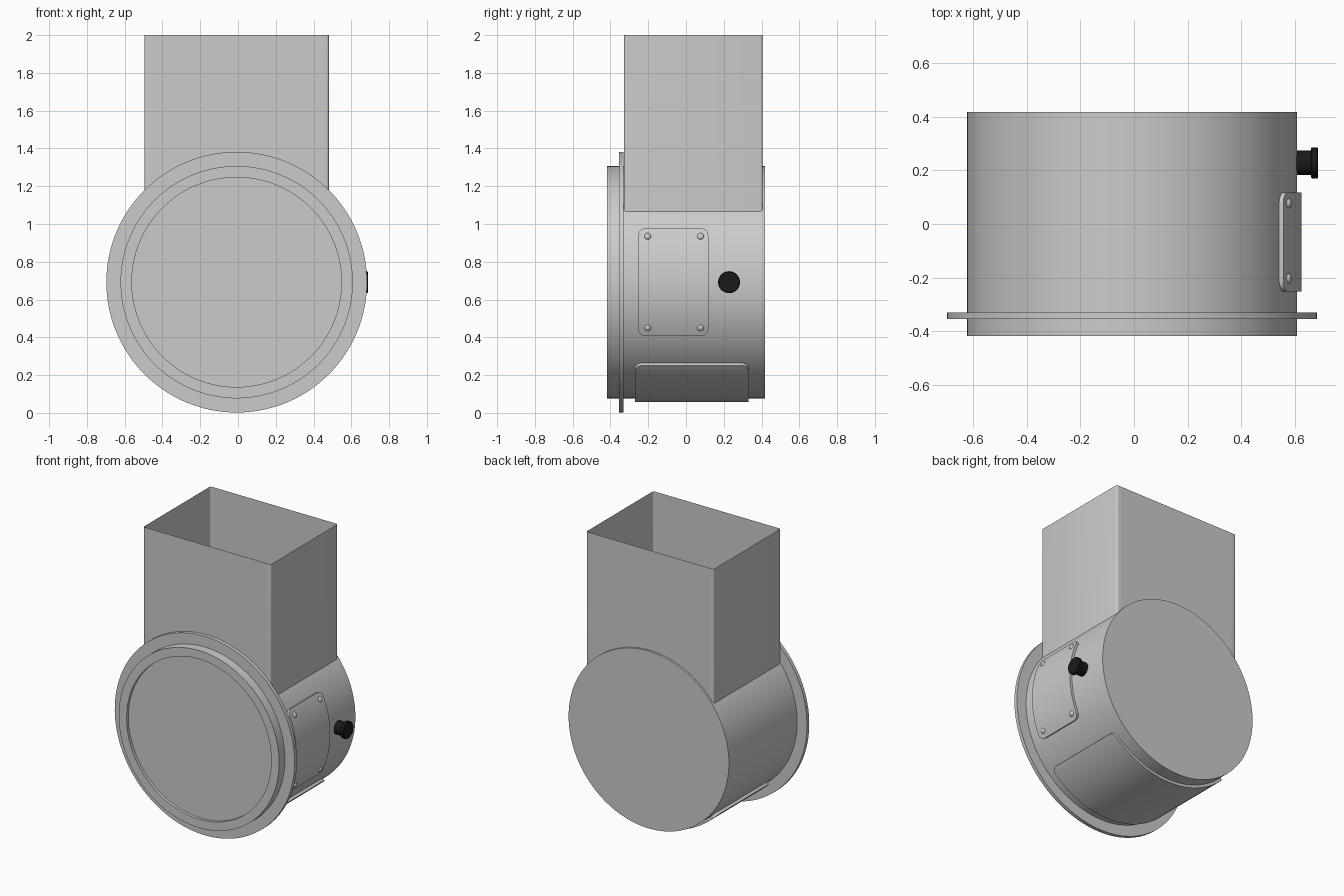
import bpy, bmesh, math
from mathutils import Vector, Matrix

if "Cube" in bpy.data.objects:
    bpy.data.objects.remove(bpy.data.objects["Cube"])

CX, CZ, R = -0.007, 0.692, 0.615      # drum axis position and radius


def finish(name, bm, color=None, closed=True):
    if closed:
        bmesh.ops.remove_doubles(bm, verts=bm.verts, dist=1e-5)
        bmesh.ops.recalc_face_normals(bm, faces=bm.faces)
    me = bpy.data.meshes.new(name)
    bm.to_mesh(me)
    bm.free()
    ob = bpy.data.objects.new(name, me)
    bpy.context.collection.objects.link(ob)
    if color:
        mat = bpy.data.materials.new(name + "_colour")
        mat.diffuse_color = (*color, 1)
        mat.use_nodes = True
        mat.node_tree.nodes["Principled BSDF"].inputs["Base Color"].default_value = mat.diffuse_color
        me.materials.append(mat)
    bpy.ops.object.select_all(action='DESELECT')
    bpy.context.view_layer.objects.active = ob
    ob.select_set(True)
    bpy.ops.object.shade_smooth_by_angle(angle=math.radians(30))
    return ob


def lathe(name, profile, origin, axis, steps=96, color=None):
    """Revolve (radius, height) points about an axis through origin."""
    bm = bmesh.new()
    vs = [bm.verts.new((r, 0, h)) for r, h in profile]
    es = [bm.edges.new(p) for p in zip(vs, vs[1:])]
    bmesh.ops.spin(bm, geom=vs + es, cent=(0, 0, 0), axis=(0, 0, 1),
                   angle=math.tau, steps=steps)
    rot = Vector(axis).to_track_quat('Z', 'Y').to_matrix().to_4x4()
    bm.transform(Matrix.Translation(origin) @ rot)
    return finish(name, bm, color)


def curved_plate(name, mid, half, y0, y1, r_out, corner=0.04, r_in=R - 0.005):
    """Rounded plate wrapped on the drum; mid and half are angles in degrees."""
    length = 2 * math.radians(half) * r_out
    ends = [corner * (1 - math.cos(i * math.pi / 12)) for i in range(7)]
    n = 24
    mids = [corner + (length - 2 * corner) * i / n for i in range(1, n)]
    dist = ends + mids + [length - d for d in reversed(ends)]
    bm = bmesh.new()
    cols = []
    for d in dist:
        e = max(0, corner - min(d, length - d))
        inset = corner - math.sqrt(max(0, corner ** 2 - e ** 2))
        a = math.radians(mid - half) + d / r_out
        cols.append([bm.verts.new((CX + r * math.cos(a), y, CZ + r * math.sin(a)))
                     for r, y in ((r_in, y0 + inset), (r_out, y0 + inset),
                                  (r_out, y1 - inset), (r_in, y1 - inset))])
    for a, b in zip(cols, cols[1:]):
        for i in range(4):
            j = (i + 1) % 4
            bm.faces.new((a[i], a[j], b[j], b[i]))
    bm.faces.new(cols[0])
    bm.faces.new(cols[-1])
    return finish(name, bm)


# Drum with a shallow front recess, its face disc and the flange
centre = (CX, 0, CZ)
lathe("drum", [(0.555, -0.398), (0.555, -0.418), (R, -0.418), (R, 0.418), (0, 0.418)],
      centre, (0, 1, 0), 128)
lathe("front_disc", [(0, -0.398), (0.555, -0.398)], centre, (0, 1, 0), 128,
      (0.62, 0.62, 0.62))
lathe("flange", [(R, -0.355), (0.69, -0.355), (0.69, -0.33), (R, -0.33)],
      centre, (0, 1, 0), 128)

# Open rectangular duct, lower edge following the drum
hx, ya, yb, rc = 0.488, -0.329, 0.405, 0.012
outline = []
for sx, y, start in ((1, yb, 0), (-1, yb, 90), (-1, ya, 180), (1, ya, 270)):
    cy = y - rc if y == yb else y + rc
    for k in range(5):
        t = math.radians(start + 22.5 * k)
        outline.append((sx * (hx - rc) + rc * math.cos(t), cy + rc * math.sin(t)))
    if start in (0, 180):
        x_end = sx * (hx - rc)
        outline += [(x_end * (1 - i / 16), y) for i in range(1, 32)]
bm = bmesh.new()
rings = [(bm.verts.new((CX + x, y, CZ + math.sqrt(R * R - x * x))),
          bm.verts.new((CX + x, y, 2.0))) for x, y in outline]
for a, b in zip(rings, rings[1:] + rings[:1]):
    bm.faces.new((a[0], b[0], b[1], a[1]))
finish("duct", bm, closed=False)

# Side access panel with four rivets
curved_plate("access_panel", 0, 26.9, -0.252, 0.118, 0.632)
dome = [(0.018 * math.cos(i * math.pi / 12), 0.012 * math.sin(i * math.pi / 12))
        for i in range(7)]
for y in (-0.203, 0.077):
    for s in (-1, 1):
        a = math.radians(22.6 * s)
        d = Vector((math.cos(a), 0, math.sin(a)))
        lathe("rivet", dome, Vector((CX, y, CZ)) + d * 0.631, d, 20)

# Plate wrapped under the drum
curved_plate("bottom_plate", -90, 46, -0.27, 0.33, 0.634)

# Black knob
lathe("knob", [(0.046, 0.59), (0.046, 0.667), (0.054, 0.667), (0.058, 0.671),
               (0.058, 0.69), (0.054, 0.694), (0, 0.694)],
      (CX, 0.228, CZ), (1, 0, 0), 40, (0.01, 0.01, 0.01))
